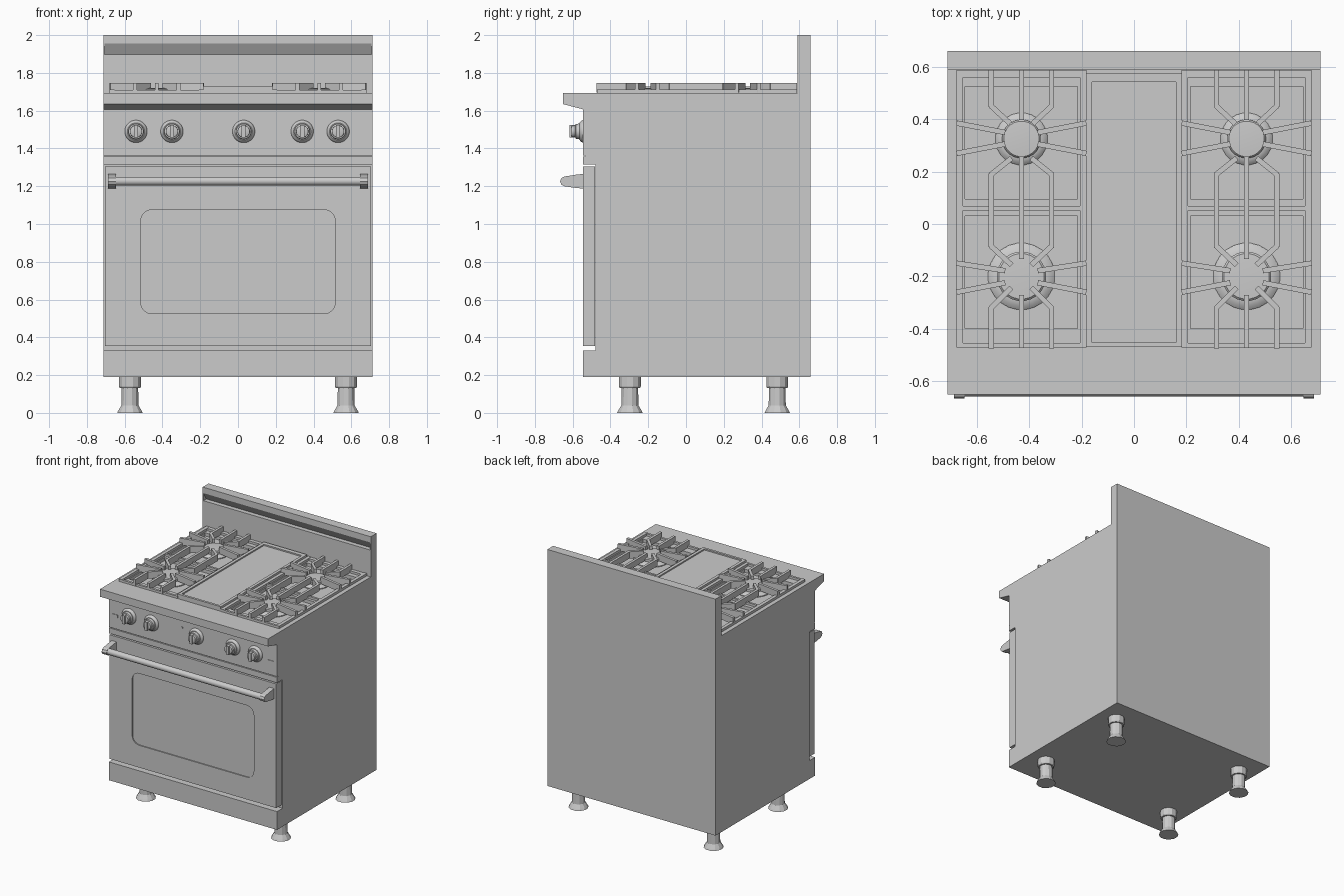
import bpy, bmesh, math
from mathutils import Vector, Matrix

if "Cube" in bpy.data.objects:
    bpy.data.objects.remove(bpy.data.objects["Cube"])

steel = bpy.data.materials.new("steel_grey")
steel.diffuse_color = (0.6, 0.6, 0.6, 1)
steel.use_nodes = True
steel.node_tree.nodes["Principled BSDF"].inputs["Base Color"].default_value = steel.diffuse_color


def finish(name, bm, smooth=False):
    bmesh.ops.recalc_face_normals(bm, faces=bm.faces)
    me = bpy.data.meshes.new(name)
    bm.to_mesh(me)
    bm.free()
    ob = bpy.data.objects.new(name, me)
    bpy.context.collection.objects.link(ob)
    me.materials.append(steel)
    if smooth:
        bpy.ops.object.select_all(action='DESELECT')
        ob.select_set(True)
        bpy.context.view_layer.objects.active = ob
        bpy.ops.object.shade_smooth_by_angle(angle=math.radians(35))
    return ob


def box(bm, x0, x1, y0, y1, z0, z1):
    m = Matrix.Translation(((x0 + x1) / 2, (y0 + y1) / 2, (z0 + z1) / 2)) @ \
        Matrix.Diagonal((x1 - x0, y1 - y0, z1 - z0, 1))
    bmesh.ops.create_cube(bm, size=1, matrix=m)


def prism(bm, pts, offset):
    """Close a flat loop of 3D points and extrude it by offset."""
    a = [bm.verts.new(p) for p in pts]
    b = [bm.verts.new(Vector(p) + Vector(offset)) for p in pts]
    bm.faces.new(a)
    bm.faces.new(b[::-1])
    for i in range(len(a)):
        j = (i + 1) % len(a)
        bm.faces.new((a[i], a[j], b[j], b[i]))


def side_prism(bm, yz, x0, x1):
    prism(bm, [(x0, y, z) for y, z in yz], (x1 - x0, 0, 0))


def lathe(bm, profile, n, m):
    """Spin (radius, height) points about the local z axis."""
    rings = [[bm.verts.new(m @ Vector((r * math.cos(t), r * math.sin(t), h)))
              for t in (2 * math.pi * (k + 0.5) / n for k in range(n))]
             for r, h in profile]
    for a, b in zip(rings, rings[1:]):
        for k in range(n):
            j = (k + 1) % n
            bm.faces.new((a[k], a[j], b[j], b[k]))
    bm.faces.new(rings[0][::-1])
    bm.faces.new(rings[-1])


def bar(bm, p, q, w=0.02, z0=1.695, z1=1.746):
    """Upright grate rib between two plan points."""
    p, q = Vector(p), Vector(q)
    d = q - p
    m = Matrix.Translation(((p.x + q.x) / 2, (p.y + q.y) / 2, (z0 + z1) / 2)) @ \
        Matrix.Rotation(math.atan2(d.y, d.x), 4, 'Z') @ \
        Matrix.Diagonal((d.length + w * 0.3, w, z1 - z0, 1))
    bmesh.ops.create_cube(bm, size=1, matrix=m)


def cut(ob, cutter):
    mod = ob.modifiers.new("cut", 'BOOLEAN')
    mod.operation = 'DIFFERENCE'
    mod.solver = 'EXACT'
    mod.object = cutter
    cutter.hide_render = True
    cutter.hide_viewport = True


FORWARD = Matrix.Rotation(math.pi / 2, 4, 'X')  # local z becomes -y

# Body: one side profile with back guard, nosing, control panel and kick panel
bm = bmesh.new()
side_prism(bm, [(-0.545, 0.19), (0.66, 0.19), (0.66, 2), (0.59, 2), (0.59, 1.693),
                (-0.652, 1.693), (-0.652, 1.635), (-0.545, 1.607), (-0.545, 1.363),
                (-0.535, 1.363), (-0.535, 1.357), (-0.545, 1.357), (-0.545, 1.315),
                (-0.478, 1.315), (-0.478, 0.33), (-0.545, 0.33)], -0.712, 0.712)
body = finish("range_body", bm)

# Cut the burner wells and the back guard vent
bm = bmesh.new()
for cx in (-0.43, 0.43):
    for y0, y1 in ((-0.4, 0.03), (0.095, 0.525)):
        box(bm, cx - 0.215, cx + 0.215, y0, y1, 1.668, 1.75)
side_prism(bm, [(0.58, 1.955), (0.59, 1.955), (0.625, 1.897), (0.58, 1.897)], -0.706, 0.706)
cut(body, finish("well_and_vent_cutter", bm))

# Oven door with a shallow rounded window recess
bm = bmesh.new()
box(bm, -0.705, 0.705, -0.545, -0.481, 0.355, 1.305)
door = finish("oven_door", bm)
bm = bmesh.new()
loop = []
for sx, sz, a0 in ((1, 1, 0), (-1, 1, 90), (-1, -1, 180), (1, -1, 270)):
    for k in range(7):
        a = math.radians(a0 + 15 * k)
        loop.append((sx * 0.455 + 0.06 * math.cos(a), -0.56,
                     0.8 + sz * 0.215 + 0.06 * math.sin(a)))
prism(bm, loop, (0, 0.023, 0))
cut(door, finish("window_cutter", bm))

# Door handle: round bar and two tapered brackets
bm = bmesh.new()
lathe(bm, [(0.023, -0.67), (0.023, 0.67)], 20,
      Matrix.Translation((0, -0.637, 1.227)) @ Matrix.Rotation(math.pi / 2, 4, 'Y'))
finish("handle_bar", bm, True)
bm = bmesh.new()
for s in (-1, 1):
    side_prism(bm, [(-0.54, 1.266), (-0.54, 1.187), (-0.59, 1.192), (-0.645, 1.2),
                    (-0.66, 1.209), (-0.667, 1.225), (-0.66, 1.243), (-0.645, 1.251),
                    (-0.59, 1.26)], s * 0.647, s * 0.688)
finish("handle_brackets", bm)

# Control knobs: stepped bezel, round body and upright grip
for i, x in enumerate((-0.54, -0.35, 0.03, 0.34, 0.53)):
    at = Matrix.Translation((x, -0.543, 1.49)) @ FORWARD
    bm = bmesh.new()
    lathe(bm, [(0.06, 0), (0.06, 0.005), (0.054, 0.014), (0.046, 0.02), (0.042, 0.02),
               (0.04, 0.04), (0.032, 0.044)], 24, at)
    finish("knob_%d" % (i + 1), bm, True)
    bm = bmesh.new()
    lathe(bm, [(0.033, 0.04), (0.032, 0.062), (0.028, 0.064)], 20, at)
    box(bm, x - 0.011, x + 0.011, -0.616, -0.58, 1.457, 1.523)
    finish("knob_grip_%d" % (i + 1), bm, True)

# Small rocker switches and indicator on the panel
bm = bmesh.new()
for s in (-1, 1):
    box(bm, s * 0.66 - 0.024, s * 0.66 + 0.024, -0.549, -0.54, 1.452, 1.474)
box(bm, -0.096, -0.084, -0.549, -0.54, 1.52, 1.53)
finish("panel_switches", bm)

# Griddle: raised frame and lower plate
bm = bmesh.new()
box(bm, -0.183, -0.16, -0.47, 0.575, 1.69, 1.728)
box(bm, 0.16, 0.183, -0.47, 0.575, 1.69, 1.728)
box(bm, -0.16, 0.16, -0.47, -0.452, 1.69, 1.728)
box(bm, -0.16, 0.16, 0.542, 0.575, 1.69, 1.728)
finish("griddle_frame", bm)
bm = bmesh.new()
box(bm, -0.16, 0.16, -0.452, 0.542, 1.69, 1.718)
finish("griddle_plate", bm)

for side, cx in (("left", -0.43), ("right", 0.43)):
    # Burners: wide dish and round cap
    for place, cy, r in (("rear", 0.325, 0.1), ("front", -0.2, 0.128)):
        at = Matrix.Translation((cx, cy, 0))
        bm = bmesh.new()
        lathe(bm, [(r, 1.66), (r, 1.674), (r * 0.88, 1.686), (r * 0.72, 1.69),
                   (r * 0.68, 1.69), (r * 0.68, 1.7)], 24, at)
        finish("burner_%s_%s" % (place, side), bm, True)
        bm = bmesh.new()
        rc = r * 0.74
        lathe(bm, [(rc, 1.7), (rc, 1.711), (rc * 0.92, 1.718), (rc * 0.5, 1.72)], 24, at)
        finish("burner_cap_%s_%s" % (place, side), bm, True)

    # Cast grate: low rails around, tall ribs reaching in to each burner
    bm = bmesh.new()
    for s in (-1, 1):
        x = cx + s * 0.236
        box(bm, x - 0.013, x + 0.013, -0.472, 0.588, 1.69, 1.712)
    for y0, y1 in ((-0.472, -0.455), (0.052, 0.068), (0.56, 0.588)):
        box(bm, cx - 0.245, cx + 0.245, y0, y1, 1.69, 1.71)
    bar(bm, (cx, 0.585), (cx, 0.4))
    bar(bm, (cx, 0.255), (cx, -0.13), z0=1.7)
    bar(bm, (cx, -0.275), (cx, -0.47))
    for s in (-1, 1):
        def P(dx, y):
            return (cx + s * dx, y)
        bar(bm, P(0.115, 0.585), P(0.115, 0.45))
        bar(bm, P(0.115, 0.45), P(0.045, 0.385))
        bar(bm, P(0.04, 0.25), P(0.115, 0.19))
        bar(bm, P(0.115, 0.19), P(0.115, -0.085))
        bar(bm, P(0.115, -0.085), P(0.04, -0.155))
        bar(bm, P(0.04, -0.245), P(0.115, -0.32))
        bar(bm, P(0.115, -0.32), P(0.115, -0.472))
        for y0, y1 in ((0.385, 0.35), (0.27, 0.305), (-0.15, -0.178), (-0.26, -0.225)):
            bar(bm, P(0.245, y0), P(0.065, y1))
    finish("grate_%s" % side, bm)

# Feet: collar, post and flared base
for nx, x in (("left", -0.572), ("right", 0.572)):
    for ny, y in (("front", -0.297), ("rear", 0.483)):
        bm = bmesh.new()
        lathe(bm, [(0.07, 0), (0.064, 0.012), (0.047, 0.04), (0.045, 0.132),
                   (0.056, 0.132), (0.06, 0.14), (0.06, 0.195)], 12,
              Matrix.Translation((x, y, 0)))
        finish("foot_%s_%s" % (ny, nx), bm)
